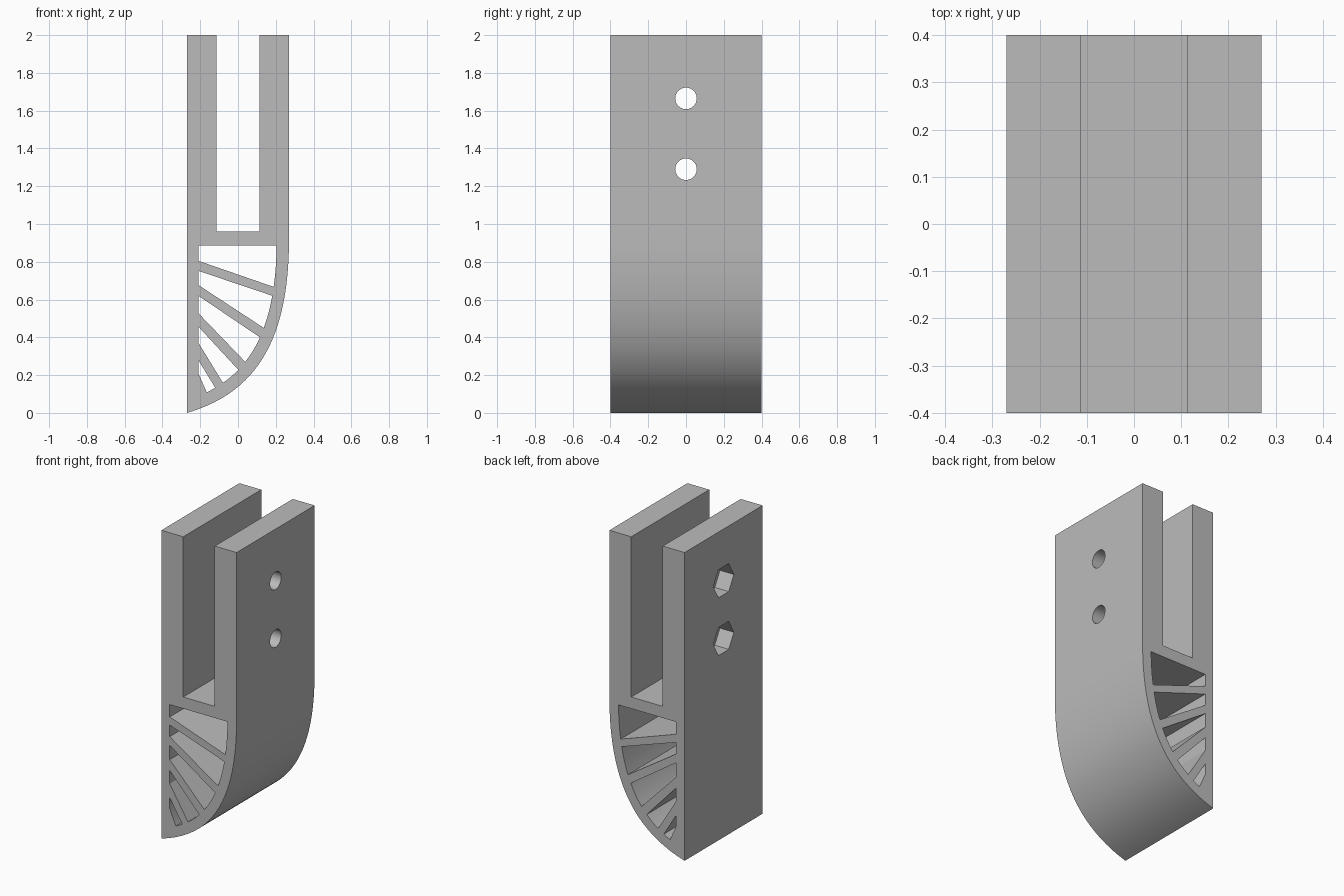
import bpy, bmesh, math
from mathutils import Vector
from mathutils.geometry import interpolate_bezier

cube = bpy.data.objects.get("Cube")
if cube:
    bpy.data.objects.remove(cube, do_unlink=True)

HALF_W, HALF_D, TOP = 0.27, 0.4, 2.0
SLOT, SLOT_FLOOR = 0.113, 0.96
WALL, WINDOW_TOP, WINDOW_LEFT = 0.065, 0.885, -0.21

grey = bpy.data.materials.new("light grey plastic")
grey.use_nodes = True
colour = (0.5, 0.5, 0.5, 1)
grey.diffuse_color = colour
grey.node_tree.nodes["Principled BSDF"].inputs["Base Color"].default_value = colour

# Curved toe: outer line, and the inner line one wall thickness inside it
outer = [Vector((p.x, p.y)) for p in interpolate_bezier(
    Vector((-HALF_W, 0, 0)), Vector((0.07, 0.10, 0)),
    Vector((HALF_W, 0.35, 0)), Vector((HALF_W, 0.92, 0)), 40)]
inner = []
for i, p in enumerate(outer):
    t = (outer[min(i + 1, 39)] - outer[max(i - 1, 0)]).normalized()
    inner.append(p + WALL * Vector((-t.y, t.x)))


def inner_at(z):
    """Point on the inner line at a given height."""
    for a, b in zip(inner, inner[1:]):
        if a.y <= z <= b.y:
            return a.lerp(b, (z - a.y) / (b.y - a.y))
    return inner[-1]


def window(left_low, left_high, curve_low, curve_high):
    """Opening between two ribs, bounded by the inner line."""
    arc = [p for p in inner if curve_low + 0.004 < p.y < curve_high - 0.004]
    return ([Vector((WINDOW_LEFT, left_low)), inner_at(curve_low)] + arc
            + [inner_at(curve_high), Vector((WINDOW_LEFT, left_high))])


# Fork outline with its slot, then the fan of openings
outline = outer + [Vector(p) for p in (
    (HALF_W, TOP), (SLOT, TOP), (SLOT, SLOT_FLOOR),
    (-SLOT, SLOT_FLOOR), (-SLOT, TOP), (-HALF_W, TOP))]
loops = [outline] + [window(*w) for w in (
    (0.805, WINDOW_TOP, 0.667, WINDOW_TOP),
    (0.677, 0.752, 0.45, 0.62),
    (0.528, 0.62, 0.27, 0.40),
    (0.372, 0.457, 0.159, 0.228),
    (0.21, 0.28, 0.109, 0.133))]

bm = bmesh.new()
for loop in loops:
    verts = [bm.verts.new((p.x, -HALF_D, p.y)) for p in loop]
    for a, b in zip(verts, verts[1:] + verts[:1]):
        bm.edges.new((a, b))
bmesh.ops.triangle_fill(bm, edges=bm.edges[:], use_beauty=True, normal=(0, -1, 0))
ext = bmesh.ops.extrude_face_region(bm, geom=bm.faces[:], use_keep_orig=True)
bmesh.ops.translate(bm, vec=(0, 2 * HALF_D, 0),
                    verts=[g for g in ext["geom"] if isinstance(g, bmesh.types.BMVert)])
bmesh.ops.recalc_face_normals(bm, faces=bm.faces[:])
mesh = bpy.data.meshes.new("forked_foot")
bm.to_mesh(mesh)
bm.free()
foot = bpy.data.objects.new("forked_foot", mesh)
bpy.context.collection.objects.link(foot)
mesh.materials.append(grey)


def cut(name, sides, radius, x0, x1, z):
    """Bore a prism along x through the foot."""
    bpy.ops.mesh.primitive_cylinder_add(
        vertices=sides, radius=radius, depth=x1 - x0,
        location=((x0 + x1) / 2, 0, z), rotation=(0, math.pi / 2, 0))
    cutter = bpy.context.object
    cutter.name = name
    cutter.data.materials.append(grey)
    mod = foot.modifiers.new(name, 'BOOLEAN')
    mod.operation, mod.solver, mod.object = 'DIFFERENCE', 'EXACT', cutter
    bpy.context.view_layer.objects.active = foot
    bpy.ops.object.modifier_apply(modifier=name)
    bpy.data.objects.remove(cutter, do_unlink=True)


# Two bolt holes with hexagonal nut pockets on the flat side
for z in (1.665, 1.29):
    cut("bolt_hole", 40, 0.057, -0.5, 0.5, z)
    cut("nut_pocket", 6, 0.105, -0.5, -HALF_W + 0.1, z)

bpy.ops.object.select_all(action='DESELECT')
foot.select_set(True)
bpy.context.view_layer.objects.active = foot
bpy.ops.object.shade_smooth_by_angle(angle=math.radians(30))
